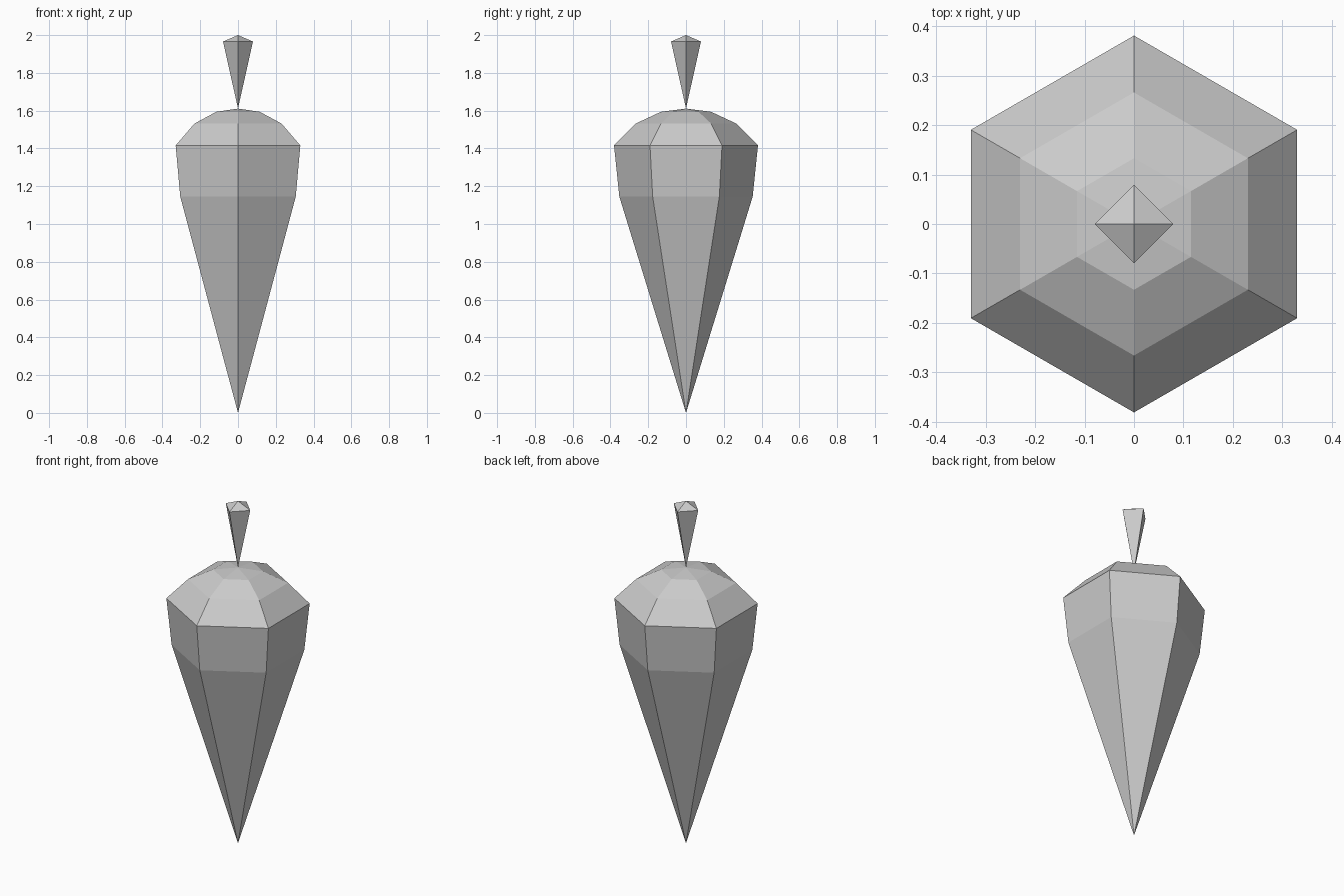
import bpy, bmesh, math

if "Cube" in bpy.data.objects:
    bpy.data.objects.remove(bpy.data.objects["Cube"])

grey = bpy.data.materials.new("plain_grey")
grey.diffuse_color = (0.6, 0.6, 0.6, 1)
grey.use_nodes = True
grey.node_tree.nodes["Principled BSDF"].inputs["Base Color"].default_value = grey.diffuse_color


def lathe(name, sides, bottom, rings, top):
    """Faceted solid: bottom point, rings of (radius, z), top point."""
    bm = bmesh.new()
    low = bm.verts.new((0, 0, bottom))
    high = bm.verts.new((0, 0, top))
    angles = [math.pi / 2 + math.tau * i / sides for i in range(sides)]
    loops = [[bm.verts.new((r * math.cos(a), r * math.sin(a), z)) for a in angles]
             for r, z in rings]
    for i in range(sides):
        j = (i + 1) % sides
        bm.faces.new((low, loops[0][j], loops[0][i]))
        for a, b in zip(loops, loops[1:]):
            bm.faces.new((a[i], a[j], b[j], b[i]))
        bm.faces.new((loops[-1][i], loops[-1][j], high))
    bmesh.ops.recalc_face_normals(bm, faces=bm.faces)
    mesh = bpy.data.meshes.new(name)
    bm.to_mesh(mesh)
    bm.free()
    mesh.materials.append(grey)
    bpy.context.collection.objects.link(bpy.data.objects.new(name, mesh))


# Six-sided tapered body with a domed shoulder
lathe("tapered_body", 6, 0.0,
      [(0.353, 1.145), (0.381, 1.416), (0.266, 1.532), (0.133, 1.594)], 1.611)

# Four-sided stem balanced on its point
lathe("stem", 4, 1.611, [(0.079, 1.966)], 2.0)
